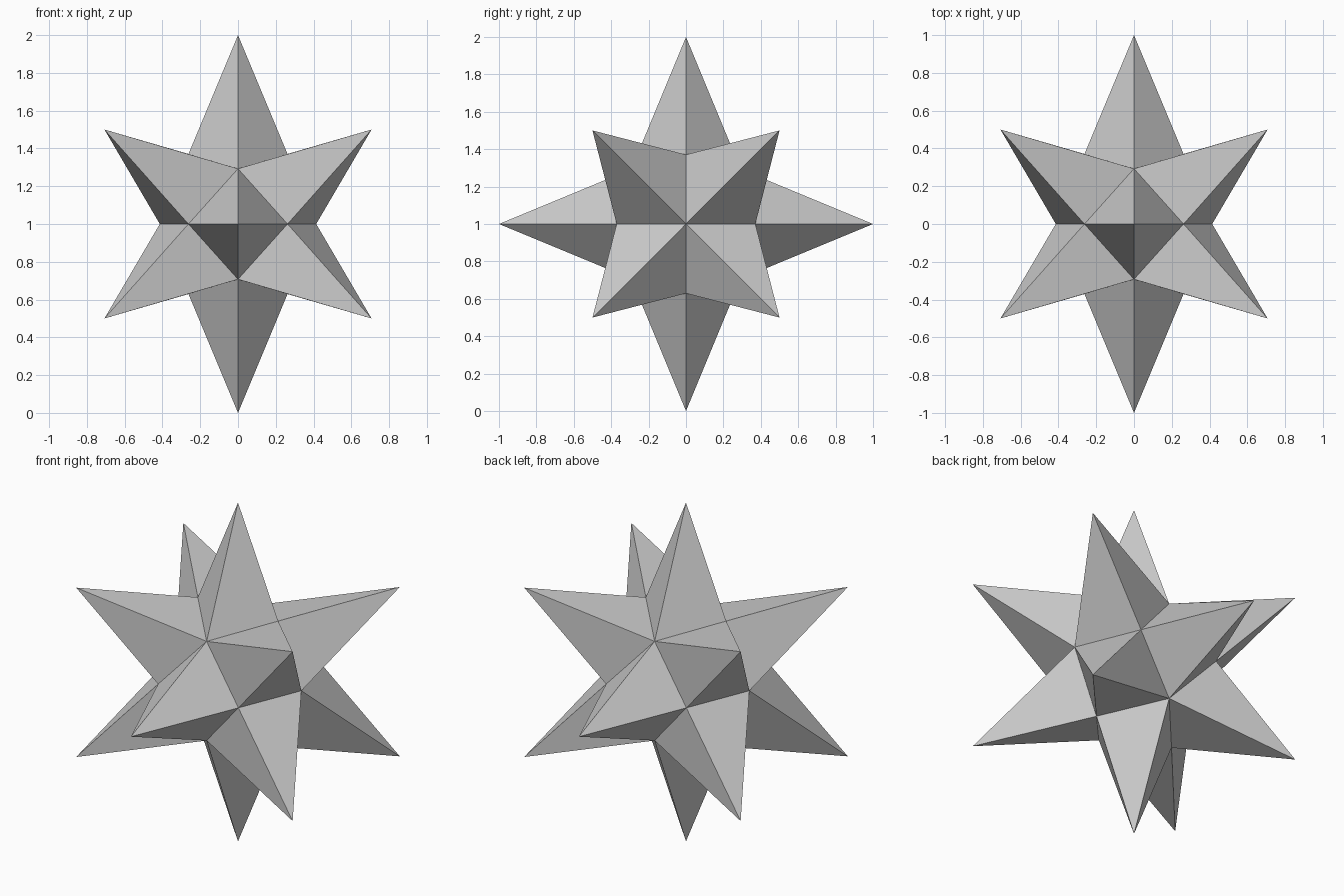
import bpy, bmesh, math
from itertools import product
from mathutils import Vector, Matrix

if "Cube" in bpy.data.objects:
    bpy.data.objects.remove(bpy.data.objects["Cube"])

TIP = 1.0       # radius of the 12 spike tips
OCT = 0.414     # radius of the 6 four-way valleys
CUBE = 0.2622   # half-size of the cube holding the 8 three-way valleys

mat = bpy.data.materials.new("light grey")
mat.diffuse_color = (0.6, 0.6, 0.6, 1)
mat.use_nodes = True
mat.node_tree.nodes["Principled BSDF"].inputs["Base Color"].default_value = mat.diffuse_color

# Valley points where neighbouring spikes meet
octs = [Vector([s * OCT if i == k else 0 for i in range(3)]) for k in range(3) for s in (-1, 1)]
cubes = [Vector(p) * CUBE for p in product((-1, 1), repeat=3)]

bm = bmesh.new()
# One four-sided spike per cuboctahedron direction
for k in range(3):
    for s, t in product((-1, 1), repeat=2):
        d = Vector((0, 0, 0))
        d[(k + 1) % 3], d[(k + 2) % 3] = s, t
        d.normalize()
        o = sorted(octs, key=lambda p: -p.dot(d))[:2]
        c = sorted(cubes, key=lambda p: -p.dot(d))[:2]
        ring = [o[0], c[0], o[1], c[1]]
        for i in range(4):
            tri = [ring[i], ring[(i + 1) % 4], d * TIP]
            bm.faces.new([bm.verts.new(p) for p in tri])
bmesh.ops.remove_doubles(bm, verts=bm.verts, dist=1e-4)
bmesh.ops.recalc_face_normals(bm, faces=bm.faces)

# Stand it on one tip, centred
turn = Matrix.Translation((0, 0, TIP)) @ Matrix.Rotation(math.radians(45), 4, 'X')
bmesh.ops.transform(bm, matrix=turn, verts=bm.verts)

me = bpy.data.meshes.new("spiked_star")
bm.to_mesh(me)
bm.free()
me.materials.append(mat)
bpy.context.collection.objects.link(bpy.data.objects.new("spiked_star", me))
